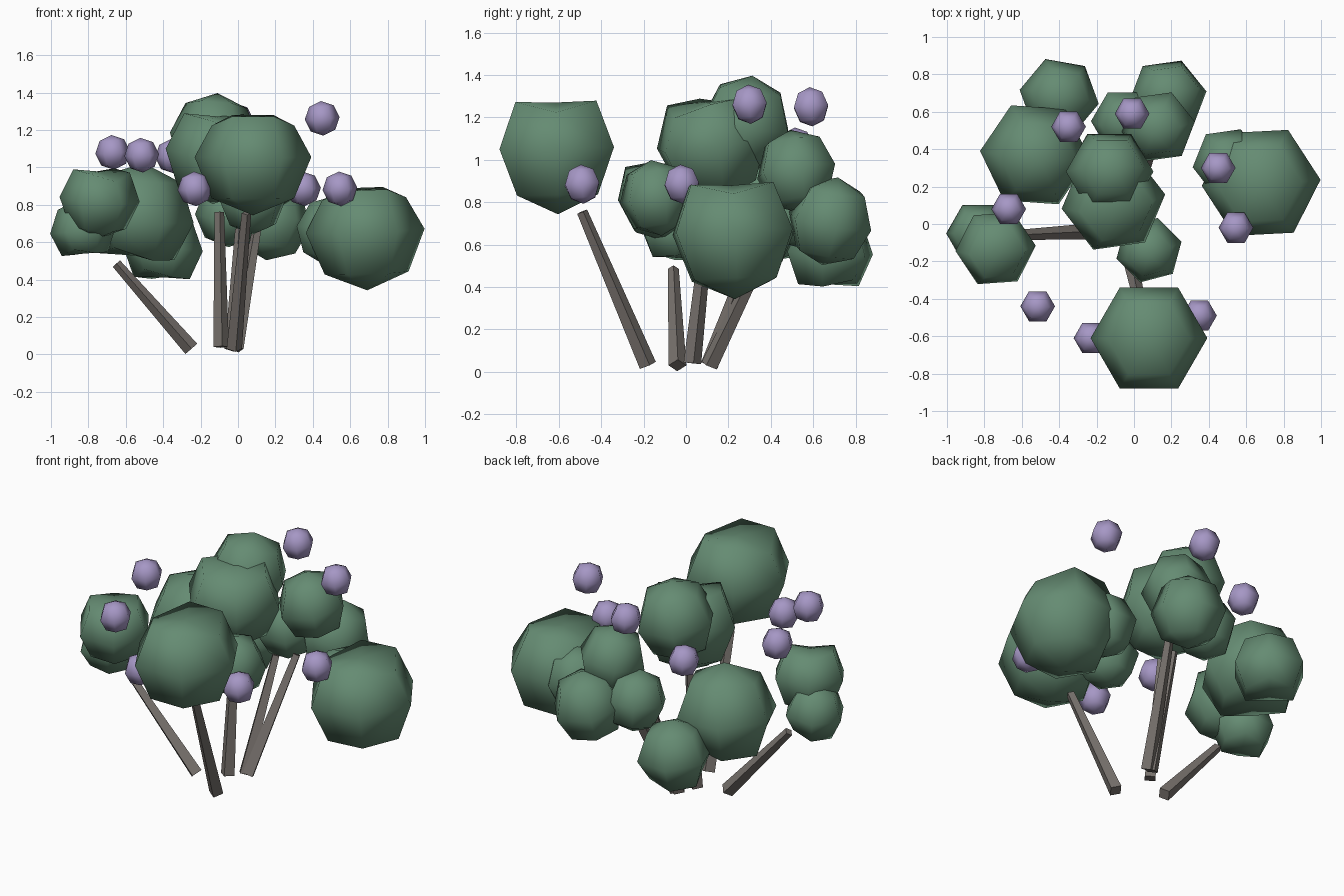
import bpy, bmesh, math
from mathutils import Vector, Euler, Matrix

cube = bpy.data.objects.get("Cube")
if cube:
    bpy.data.objects.remove(cube, do_unlink=True)


def make_material(name, rgb):
    m = bpy.data.materials.new(name)
    m.use_nodes = True
    m.diffuse_color = (*rgb, 1)
    m.node_tree.nodes["Principled BSDF"].inputs["Base Color"].default_value = (*rgb, 1)
    return m


leaf = make_material("leaf green", (0.13, 0.26, 0.17))
petal = make_material("lilac", (0.38, 0.31, 0.56))
bark = make_material("grey brown bark", (0.19, 0.17, 0.155))


def add_object(name, bm, material, matrix, smooth):
    bmesh.ops.recalc_face_normals(bm, faces=bm.faces[:])
    mesh = bpy.data.meshes.new(name)
    bm.to_mesh(mesh)
    bm.free()
    mesh.materials.append(material)
    ob = bpy.data.objects.new(name, mesh)
    ob.matrix_world = matrix
    bpy.context.collection.objects.link(ob)
    if smooth:
        bpy.ops.object.select_all(action='DESELECT')
        ob.select_set(True)
        bpy.context.view_layer.objects.active = ob
        bpy.ops.object.shade_smooth_by_angle(angle=math.radians(85))


def ball(name, material, centre, radius, spin=0, tilt=(0, 0), flat=False):
    """Six-sided, four-ring ball; flat ones have a pressed top with two low corners."""
    bm = bmesh.new()
    bmesh.ops.create_uvsphere(bm, u_segments=6, v_segments=4, radius=radius)
    if flat:
        for v in bm.verts:
            if v.co.z > radius * 0.9:
                v.co.z = radius * 0.69
            elif v.co.z > radius * 0.5 and abs(v.co.y) > radius * 0.6:
                v.co.z = radius * 0.54
    # Spin about the ball's own axis first, with a corner facing +x at zero
    turn = (Euler([math.radians(a) for a in (*tilt, 0)]).to_matrix()
            @ Matrix.Rotation(math.radians(spin + 30), 3, 'Z')).to_4x4()
    add_object(name, bm, material, Matrix.Translation(centre) @ turn, True)


def stem(name, base, top):
    base, top = Vector(base), Vector(top)
    axis = top - base
    bm = bmesh.new()
    bmesh.ops.create_cone(bm, cap_ends=True, segments=4, radius1=0.042,
                          radius2=0.026, depth=axis.length)
    turn = axis.to_track_quat('Z', 'Y').to_matrix().to_4x4()
    add_object(name, bm, bark, Matrix.Translation((base + top) / 2) @ turn, False)


# Foliage clumps: name, centre, radius, spin, tilt, flat top
# (a tilt near 180 puts the flat side underneath)
for name, centre, radius, spin, tilt, flat in [
    ("front", (0.08, -0.61, 1.055), 0.312, 60, (1, 0), True),
    ("left_large", (0.68, 0.22, 0.66), 0.318, 63, (2, -2), True),
    ("left_small", (0.50, 0.33, 0.66), 0.19, 8, (0, 8), False),
    ("inner_front", (0.08, -0.14, 0.82), 0.18, 15, (8, 0), False),
    ("crown_top", (-0.13, 0.28, 1.165), 0.235, 0, (-8, 5), False),
    ("crown", (-0.11, 0.12, 1.08), 0.28, 8, (8, 5), True),
    ("back_upper", (0.13, 0.52, 0.945), 0.20, 8, (8, -8), False),
    ("back_middle", (-0.05, 0.55, 0.75), 0.18, 0, (10, 0), False),
    ("back_left", (0.18, 0.68, 0.71), 0.212, 8, (-10, 8), False),
    ("back_right", (-0.40, 0.68, 0.56), 0.215, 10, (177, 3), True),
    ("right_large", (-0.53, 0.37, 0.73), 0.295, 4, (184, 5), True),
    ("right_upper", (-0.74, -0.13, 0.83), 0.215, 4, (8, 4), True),
    ("right_lower", (-0.83, -0.05, 0.66), 0.175, 0, (180, -5), True),
]:
    # Corner order repeats every 60 degrees, so 30 and 90 differ only in the low pair
    ball("foliage_" + name, leaf, centre, radius, spin, tilt, flat)

# Floating round blossoms
for i, centre in enumerate([
    (0.45, 0.30, 1.262), (-0.01, 0.59, 1.25), (0.545, -0.02, 0.885),
    (0.35, -0.49, 0.885), (-0.23, -0.61, 0.885), (-0.515, -0.44, 1.065),
    (-0.67, 0.08, 1.08), (-0.35, 0.52, 1.06),
]):
    ball(f"blossom_{i + 1}", petal, centre, 0.093, 0, (4, -4))

# Tapered stems
stem("stem_right", (-0.25, -0.04, 0.03), (-0.65, -0.06, 0.485))
stem("stem_front", (-0.02, -0.18, 0.03), (0.045, -0.49, 0.755))
stem("stem_middle", (-0.09, 0.03, 0.04), (-0.10, 0.11, 0.76))
stem("stem_back", (-0.01, 0.11, 0.03), (0.10, 0.42, 0.67))
stem("stem_back_inner", (-0.03, 0.11, 0.03), (0.01, 0.35, 0.67))
